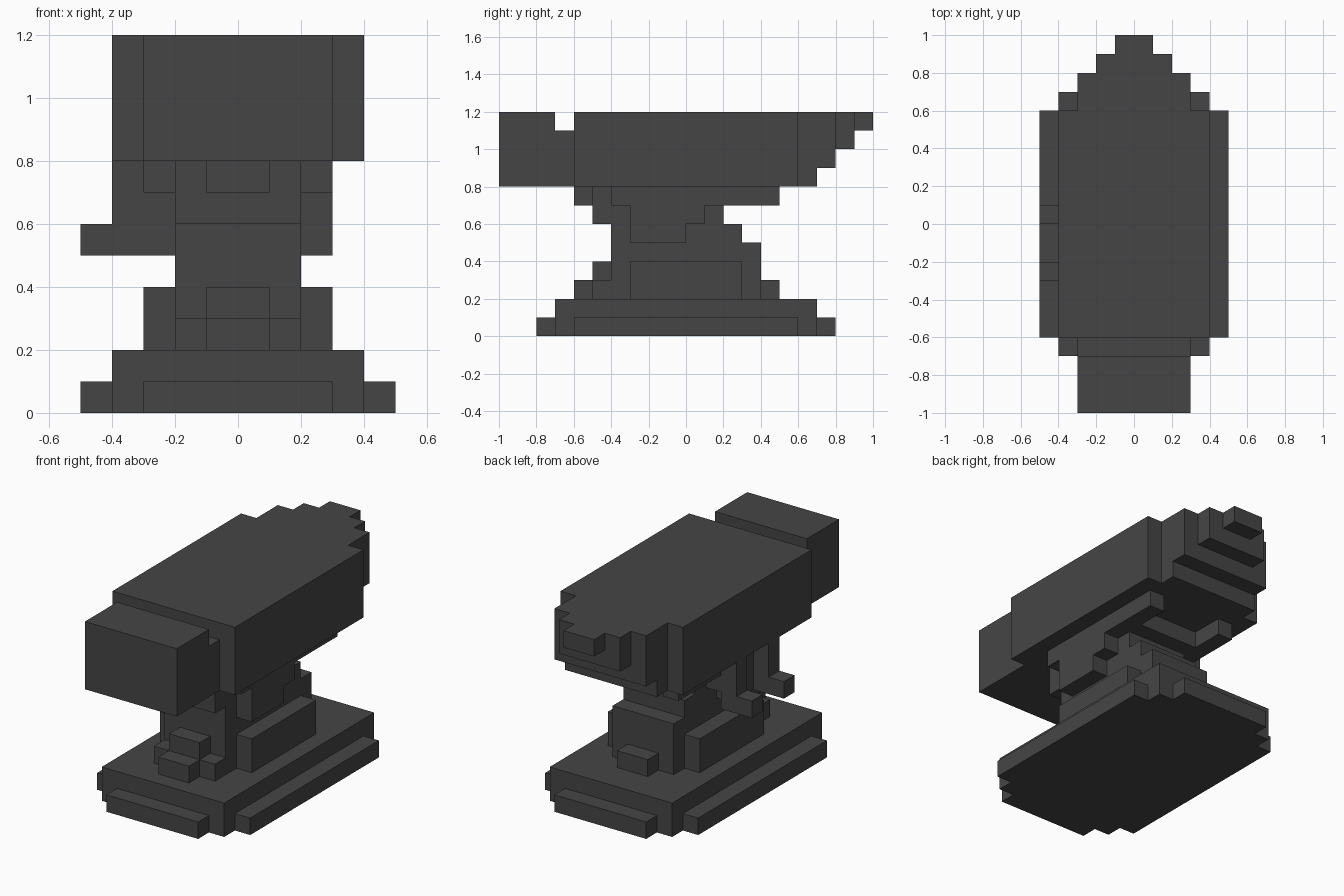
import bpy

cube = bpy.data.objects.get("Cube")
if cube:
    bpy.data.objects.remove(cube, do_unlink=True)

iron = bpy.data.materials.new("dark_iron")
iron.use_nodes = True
COLOUR = (0.06, 0.06, 0.06, 1)
iron.diffuse_color = COLOUR
bsdf = next(n for n in iron.node_tree.nodes if n.type == 'BSDF_PRINCIPLED')
bsdf.inputs["Base Color"].default_value = COLOUR

U = 0.1  # edge of one block, all sizes below are in blocks


def box(name, x, y, z):
    """Box from (low, high) block ranges on each axis."""
    size = [b - a for a, b in (x, y, z)]
    centre = [(a + b) / 2 * U for a, b in (x, y, z)]
    bpy.ops.mesh.primitive_cube_add(size=U, location=centre)
    ob = bpy.context.object
    ob.name = name
    ob.scale = size
    bpy.ops.object.transform_apply(location=False, rotation=False, scale=True)
    ob.data.materials.append(iron)


def centred(name, half, y, z):
    box(name, (-half, half), y, z)


def pair(name, x, y, z):
    """Matching boxes on both sides."""
    box("left_" + name, x, y, z)
    box("right_" + name, (-x[1], -x[0]), y, z)


# Base slab with low ledges on all four sides
centred("base_slab", 4, (-7, 7), (0, 2))
pair("base_side_ledge", (4, 5), (-6, 6), (0, 1))
centred("base_front_ledge", 3, (-8, -7), (0, 1))
centred("base_back_ledge", 3, (7, 8), (0, 1))

# Waist, stepping in at the back as it rises
for i, (back, low, high) in enumerate([(4, 2, 5), (3, 5, 6), (2, 6, 7)]):
    centred(f"waist_{i}", 2, (-4, back), (low, high))

# Foot steps around the waist
pair("waist_foot", (2, 3), (-3, 3), (2, 4))
centred("front_foot", 2, (-5, -4), (2, 3))
centred("front_foot_upper", 1, (-5, -4), (3, 4))
centred("front_foot_toe", 1, (-6, -5), (2, 3))
centred("back_foot_toe", 1, (4, 5), (2, 3))

# Shoulder supporting the head
centred("shoulder", 2, (-4, 3), (7, 8))
centred("front_shoulder", 2, (-5, -4), (6, 8))
centred("front_shoulder_tip", 1, (-6, -5), (7, 8))
pair("flange", (2, 3), (-4, 5), (7, 8))
pair("cheek_upper", (2, 3), (-3, 1), (6, 7))
pair("cheek_lower", (2, 3), (-3, 0), (5, 6))

# Hanging hooks on one side only
for name, y in (("front", -3), ("back", 0)):
    box(name + "_hook_strut", (-4, -3), (y, y + 1), (5, 8))
    box(name + "_hook_peg", (-5, -4), (y, y + 1), (5, 6))

# Head, neck and heel
centred("head", 4, (-6, 6), (8, 12))
centred("neck", 3, (-7, -6), (8, 11))
centred("heel", 3, (-10, -7), (8, 12))

# Stepped horn
for i, half in enumerate((3, 3, 2, 1)):
    centred(f"horn_{i}", half, (6 + i, 7 + i), (8 + i, 12))
